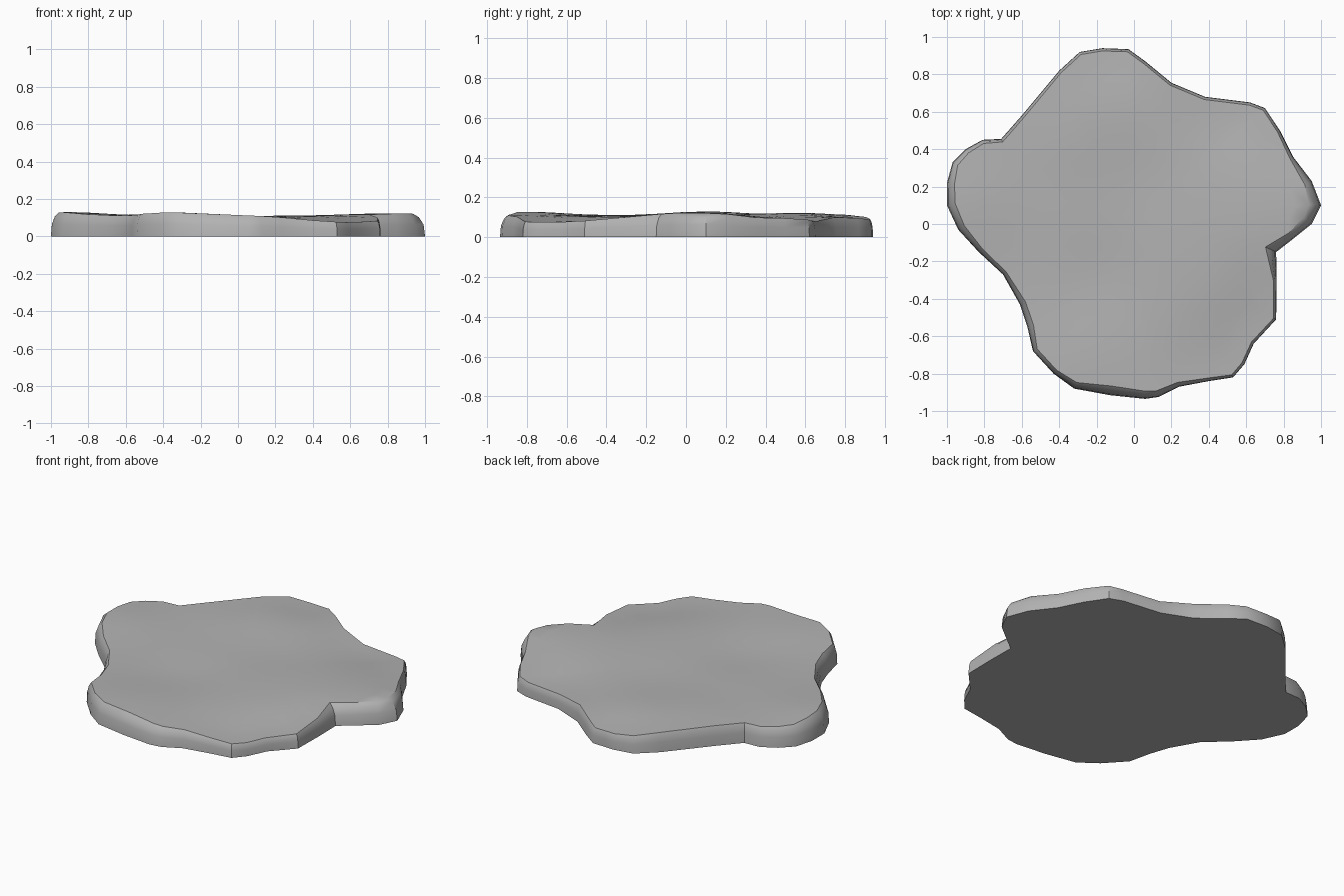
import bpy
import bmesh
from math import exp
from mathutils import Vector

cube = bpy.data.objects.get("Cube")
if cube:
    bpy.data.objects.remove(cube)

# Footprint, clockwise from the back
OUTLINE = [
    (-.17, .94), (-.03, .935), (.06, .87), (.2, .755), (.38, .68), (.62, .65), (.7, .62),
    (.78, .5), (.85, .36), (.95, .23), (1, .1), (.95, 0), (.85, -.08), (.76, -.15),
    (.763, -.3), (.76, -.51), (.64, -.64), (.59, -.75), (.53, -.82), (.4, -.84), (.24, -.87),
    (.13, -.925), (.06, -.935), (-.13, -.915), (-.32, -.88), (-.43, -.8), (-.54, -.68),
    (-.57, -.55), (-.61, -.43), (-.7, -.27), (-.83, -.15), (-.94, -.03), (-1, .1),
    (-1, .22), (-.97, .33), (-.9, .4), (-.81, .45), (-.71, .455), (-.6, .58), (-.4, .82),
    (-.29, .92)]

# Gentle swells and hollows of the top: x, y, radius, height
SWELLS = [
    (.55, -.75, .3, -.035), (.5, .65, .3, -.035), (.8, .08, .3, .012), (-.9, .1, .25, .018),
    (-.35, -.8, .28, .016), (-.2, -.3, .25, -.012), (.1, .25, .25, -.008),
    (-.1, .95, .22, -.025), (-.3, .55, .25, .012), (.7, -.45, .2, -.02), (.9, .4, .15, -.02)]

# Extra bevel width along the rim: x, y, radius, width
BEVELS = [(1, .08, .2, .05), (-.1, -.92, .3, .035), (-1, .1, .3, .03),
          (.76, -.15, .09, .045), (-.6, -.5, .2, .02)]


def field(x, y, spots, base):
    return base + sum(a * exp(-((x - u) ** 2 + (y - v) ** 2) / (r * r))
                      for u, v, r, a in spots)


def add_ring(bm, points):
    return [bm.verts.new(p) for p in points]


def bridge(bm, outer, inner):
    n = len(outer)
    for i in range(n):
        j = (i + 1) % n
        bm.faces.new((outer[j], outer[i], inner[i], inner[j]))


# Inset the footprint to get the upper rim
pts = [Vector((x, y, 0)) for x, y in OUTLINE]
rim = []
for i, p in enumerate(pts):
    before = (p - pts[i - 1]).normalized()
    after = (pts[(i + 1) % len(pts)] - p).normalized()
    t = (before + after).normalized()
    rim.append(p - Vector((-t.y, t.x, 0)) * field(p.x, p.y, BEVELS, .015))

bm = bmesh.new()
rings = []
# Rounded side wall
for inset, rise in ((0, 0), (.12, .52), (.5, .84), (1, 1)):
    rings.append(add_ring(bm, [
        p.lerp(q, inset) + Vector((0, 0, rise * field(q.x, q.y, SWELLS, .112)))
        for p, q in zip(pts, rim)]))
# Uneven top, as rings closing on the centre
for k in range(11, 0, -1):
    ring = [q * (k / 12) for q in rim]
    rings.append(add_ring(bm, [(q.x, q.y, field(q.x, q.y, SWELLS, .112)) for q in ring]))
for outer, inner in zip(rings, rings[1:]):
    bridge(bm, outer, inner)
centre = bm.verts.new((0, 0, field(0, 0, SWELLS, .112)))
last = rings[-1]
for i, v in enumerate(last):
    bm.faces.new((v, centre, last[(i + 1) % len(last)]))
# Flat underside
bm.faces.new(rings[0])
bmesh.ops.recalc_face_normals(bm, faces=bm.faces)

mesh = bpy.data.meshes.new("flat_stone")
bm.to_mesh(mesh)
bm.free()
stone = bpy.data.objects.new("flat_stone", mesh)
bpy.context.collection.objects.link(stone)

# Grey stone colour
grey = (.45, .45, .45, 1)
mat = bpy.data.materials.new("stone_grey")
mat.use_nodes = True
mat.diffuse_color = grey
mat.node_tree.nodes["Principled BSDF"].inputs["Base Color"].default_value = grey
mesh.materials.append(mat)

bpy.ops.object.select_all(action='DESELECT')
stone.select_set(True)
bpy.context.view_layer.objects.active = stone
bpy.ops.object.shade_smooth_by_angle(angle=.6)
